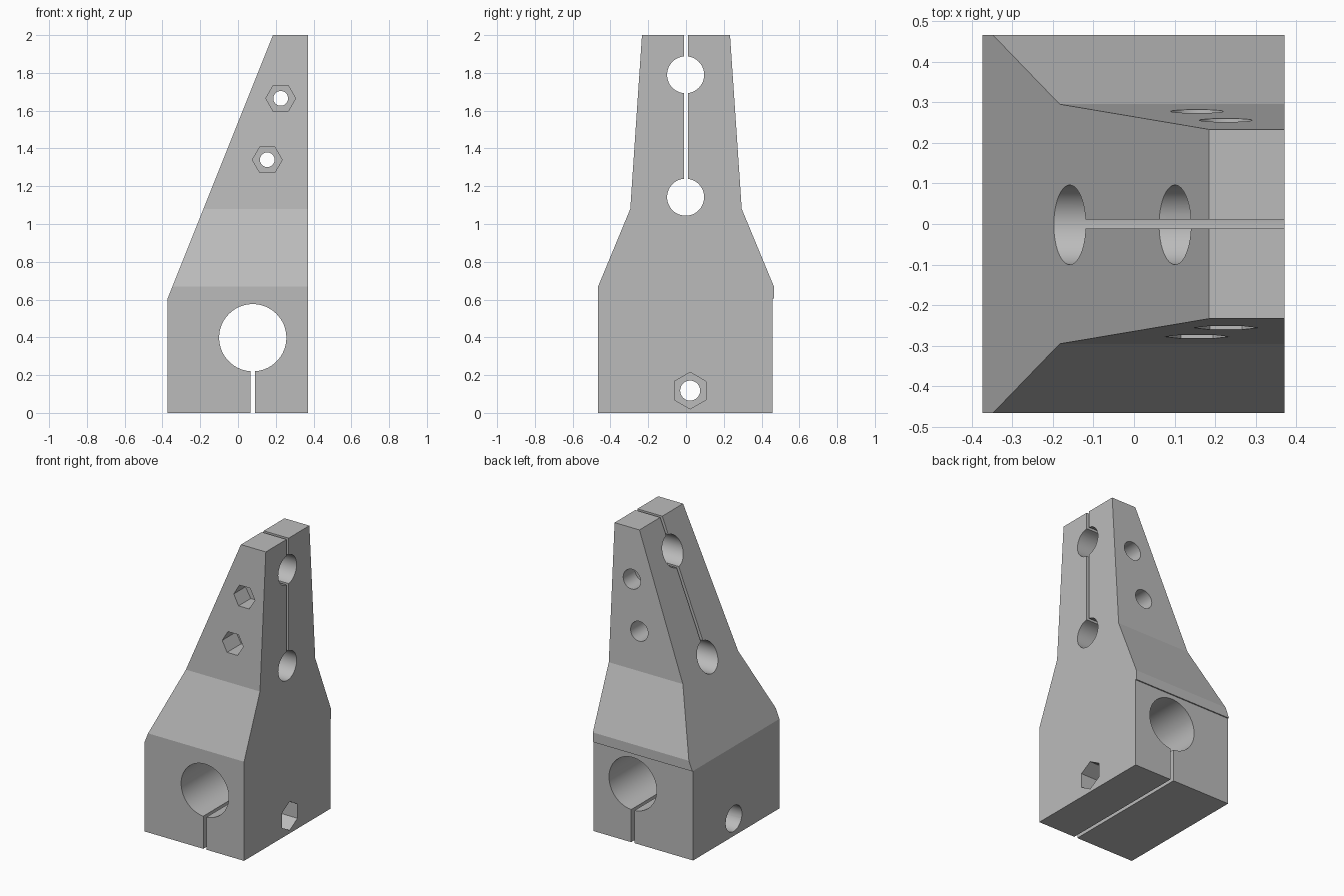
import bpy, bmesh, math
from mathutils import Matrix

if "Cube" in bpy.data.objects:
    bpy.data.objects.remove(bpy.data.objects["Cube"])

grey = bpy.data.materials.new("plain_grey")
grey.diffuse_color = (0.5, 0.5, 0.5, 1)
grey.use_nodes = True
grey.node_tree.nodes["Principled BSDF"].inputs["Base Color"].default_value = grey.diffuse_color


def prism(name, pts, axis, a, b):
    """Extrude a 2D outline (u, z) along axis 'x' or 'y' from a to b."""
    place = (lambda u, z, d: (d, u, z)) if axis == 'x' else (lambda u, z, d: (u, d, z))
    bm = bmesh.new()
    face = bm.faces.new([bm.verts.new(place(u, z, a)) for u, z in pts])
    out = bmesh.ops.extrude_face_region(bm, geom=[face])
    verts = [v for v in out['geom'] if isinstance(v, bmesh.types.BMVert)]
    bmesh.ops.translate(bm, verts=verts, vec=place(0, 0, b - a))
    bmesh.ops.recalc_face_normals(bm, faces=bm.faces)
    me = bpy.data.meshes.new(name)
    bm.to_mesh(me)
    bm.free()
    me.materials.append(grey)
    ob = bpy.data.objects.new(name, me)
    bpy.context.collection.objects.link(ob)
    return ob


def ring(u, z, r, n=48, start=0.0):
    return [(u + r * math.cos(start + 2 * math.pi * i / n),
             z + r * math.sin(start + 2 * math.pi * i / n)) for i in range(n)]


def rect(u0, u1, z0, z1):
    return [(u0, z0), (u1, z0), (u1, z1), (u0, z1)]


# Body: side outline trimmed by the sloping front outline
side = [(-0.465, 0), (0.457, 0), (0.457, 0.605), (0.465, 0.605), (0.465, 0.67),
        (0.295, 1.08), (0.233, 2), (-0.233, 2), (-0.295, 1.08), (-0.465, 0.67)]
front = [(-0.373, 0), (0.371, 0), (0.371, 2), (0.185, 2), (-0.373, 0.605)]
body = prism("clamp_body", side, 'x', -0.6, 0.6)
trim = prism("front_outline", front, 'y', -0.8, 0.8)

cuts = []


def cut(name, pts, axis, a, b):
    cuts.append(prism(name, pts, axis, a, b))


# Large clamp bore and its slot
cut("large_bore", ring(0.078, 0.398, 0.178, 64), 'y', -0.7, 0.7)
cut("lower_slot", rect(0.066, 0.09, -0.1, 0.3), 'y', -0.7, 0.7)

# Two small bores joined by the upper slot
for z in (1.79, 1.142):
    cut("small_bore", ring(-0.002, z, 0.098), 'x', -0.7, 0.7)
cut("upper_slot", rect(-0.011, 0.011, 1.142, 2.1), 'x', -0.7, 0.7)

# Upper bolts: hexagonal nut pocket in front, round head pocket behind
for x, z in ((0.226, 1.665), (0.155, 1.34)):
    cut("bolt_hole", ring(x, z, 0.039, 32), 'y', -0.7, 0.7)
    cut("nut_pocket", ring(x, z, 0.079, 6), 'y', -0.7, -0.13)
    cut("head_pocket", ring(x, z, 0.065, 32), 'y', 0.13, 0.7)

# Lower bolt across the big clamp
cut("bolt_hole", ring(0.022, 0.118, 0.053, 32), 'x', -0.7, 0.7)
cut("nut_pocket", ring(0.022, 0.118, 0.097, 6, math.pi / 6), 'x', 0.22, 0.7)
cut("head_pocket", ring(0.022, 0.118, 0.087, 32), 'x', -0.7, -0.2)

# Apply the trim and all the cuts
for tool, op in [(trim, 'INTERSECT')] + [(c, 'DIFFERENCE') for c in cuts]:
    mod = body.modifiers.new(tool.name, 'BOOLEAN')
    mod.operation, mod.solver, mod.object = op, 'EXACT', tool
bpy.context.view_layer.objects.active = body
body.select_set(True)
for mod in list(body.modifiers):
    bpy.ops.object.modifier_apply(modifier=mod.name)
for tool in [trim] + cuts:
    bpy.data.objects.remove(tool)

# Smooth bores, crisp body edges
bpy.ops.object.select_all(action='DESELECT')
body.select_set(True)
bpy.ops.object.shade_smooth_by_angle(angle=math.radians(14))
